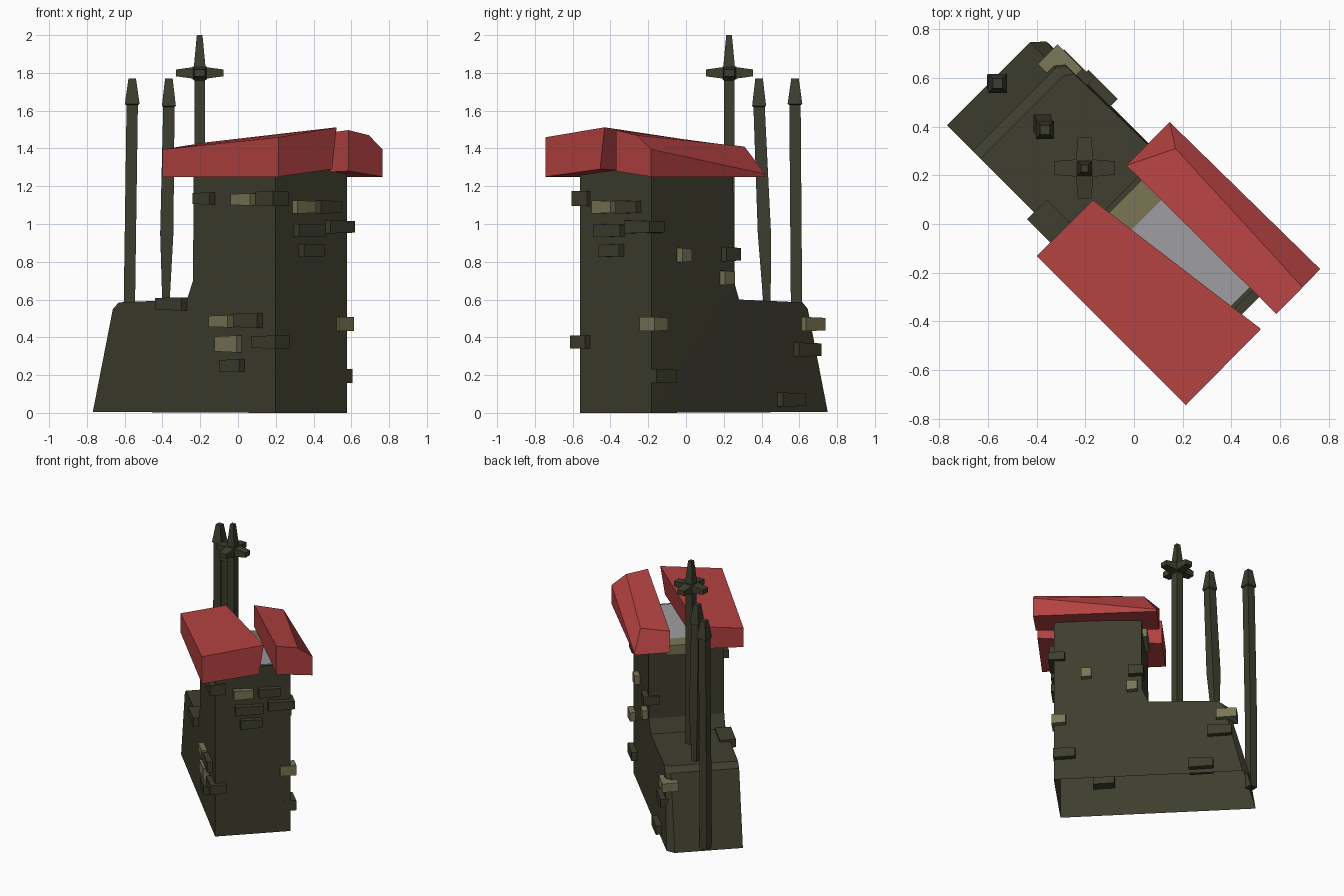
import bpy, bmesh, math
from mathutils import Vector

if "Cube" in bpy.data.objects:
    bpy.data.objects.remove(bpy.data.objects["Cube"])

S = math.sqrt(0.5)


def W(u, v, z):
    """Building axes to world: u runs to the back left, v to the back right."""
    return Vector(((v - u) * S, (u + v) * S, z))


def material(name, rgb):
    m = bpy.data.materials.new(name)
    m.diffuse_color = (*rgb, 1)
    m.use_nodes = True
    m.node_tree.nodes["Principled BSDF"].inputs["Base Color"].default_value = m.diffuse_color
    return m


DARK = material("dark_olive_stone", (0.048, 0.048, 0.028))
LIGHT = material("light_khaki_stone", (0.19, 0.18, 0.092))
RED = material("red_roof", (0.46, 0.054, 0.054))
GREY = material("grey_slab", (0.33, 0.33, 0.35))


def mesh_object(name, verts, faces, mat):
    bm = bmesh.new()
    vs = [bm.verts.new(v) for v in verts]
    for f in faces:
        bm.faces.new([vs[i] for i in f])
    bmesh.ops.recalc_face_normals(bm, faces=bm.faces)
    me = bpy.data.meshes.new(name)
    bm.to_mesh(me)
    bm.free()
    me.materials.append(mat)
    ob = bpy.data.objects.new(name, me)
    bpy.context.collection.objects.link(ob)
    return ob


def loft(name, rings, mat):
    n = len(rings[0])
    verts = [p for r in rings for p in r]
    faces = [(k * n + i, k * n + (i + 1) % n, (k + 1) * n + (i + 1) % n, (k + 1) * n + i)
             for k in range(len(rings) - 1) for i in range(n)]
    last = (len(rings) - 1) * n
    faces += [tuple(range(n)), tuple(range(last, last + n))]
    return mesh_object(name, verts, faces, mat)


# Building body: L-shaped side profile (u, z), chamfered back corner, open underneath
profile = [(-.538, 0), (.83, .005), (.68, .55), (.635, .585),
           (.125, .6), (.08, .7), (.075, 1.25), (-.538, 1.285)]
side = [(-.538, .278), (.785, .276), (.65, .262), (.61, .262),
        (.125, .272), (.08, .278), (.075, .278), (-.538, .278)]
n = len(profile)
verts = [W(u, v, z) for v in (-.257, .226) for u, z in profile]
verts += [W(u, v, z) for (u, v), (_, z) in zip(side, profile)]
faces = [(k + i, k + (i + 1) % n, k + n + (i + 1) % n, k + n + i)
         for k in (0, n) for i in range(1, n)]
for o in (0, 2 * n):
    faces += [(o, o + 5, o + 6, o + 7), tuple(o + i for i in range(6))]
mesh_object("building_body", verts, faces, DARK)

# Grey slab between the roof halves, rising toward the front
loft("roof_slab", [[W(u, v, z + (.03 - u) * .057) for u, v in
                    ((-.52, -.2), (.03, -.2), (.03, .24), (-.52, .24))]
                   for z in (1.22, 1.258)], GREY)

# Roof halves: end cross-sections joined along the building
loft("left_roof", [
    [W(.19, -.375, 1.25), W(.19, -.375, 1.395), W(.19, -.05, 1.432), W(.19, -.07, 1.26)],
    [W(-.677, -.375, 1.25), W(-.677, -.375, 1.459), W(-.674, .064, 1.512), W(-.674, .03, 1.29)],
], RED)
loft("right_roof", [
    [W(.192, .148, 1.25), W(.192, .148, 1.415), W(.098, .34, 1.41), W(.193, .40, 1.265),
     W(.193, .40, 1.25)],
    [W(-.675, .152, 1.28), W(-.675, .152, 1.497), W(-.674, .306, 1.47), W(-.672, .41, 1.395),
     W(-.672, .41, 1.25)],
], RED)


# Square poles with pointed heads: (x, y, z, half width) sections
def pole(name, sections):
    loft(name, [[Vector((x + a * h, y + b * h, z)) for a, b in ((-1, -1), (1, -1), (1, 1), (-1, 1))]
                for x, y, z, h in sections], DARK)


pole("back_pole", [(-.575, .585, .02, .03), (-.575, .585, .58, .03), (-.56, .577, 1.63, .03),
                   (-.56, .577, 1.635, .039), (-.56, .577, 1.77, .02)])
pole("middle_pole", [(-.382, .43, .55, .018), (-.377, .415, .95, .035), (-.366, .387, 1.62, .03),
                     (-.366, .387, 1.625, .037), (-.366, .387, 1.77, .02)])
pole("cross_pole", [(-.203, .228, .55, .028), (-.203, .228, 1.76, .028), (-.203, .228, 1.765, .034),
                    (-.203, .228, 1.84, .03), (-.203, .228, 2.0, .015)])

# Four tapered arms of the cross
for k in range(4):
    d = Vector((math.cos(k * math.pi / 2), math.sin(k * math.pi / 2), 0))
    s = Vector((-d.y, d.x, 0))
    c = Vector((-.203, .23, 1.8))
    loft(f"cross_arm_{k + 1}", [[c + d * r + s * a * w + Vector((0, 0, b * h))
                                 for a, b in ((-1, -1), (1, -1), (1, 1), (-1, 1))]
                                for r, w, h in ((.0, .038, .035), (.125, .028, .018))], DARK)


# Wall stones between p0 and p1 along the wall, sticking out .04 and set .075 deep
def stone(name, p0, p1, wall, z, mat, axis, height=.07):
    sign = 1 if wall > 0 else -1
    rings = []
    for p, k in ((p0, .5), (p1, .44)):
        ring = []
        for a, b in ((-.075, -1), (.04, -1), (.04, 1), (-.075, 1)):
            q, zz = wall + sign * a, z + b * height * k
            ring.append(W(p, q, zz) if axis == "u" else W(q, p, zz))
        rings.append(ring)
    loft(name, rings, mat)


# Stones on the front-left wall: u start, u end, z, height
for i, (p0, p1, z, h, m) in enumerate([
        (-.085, .045, 1.135, .065, DARK), (-.385, -.24, 1.13, .065, LIGHT),
        (-.559, -.424, 1.135, .08, DARK), (-.22, -.075, .485, .065, LIGHT),
        (-.44, -.26, .49, .08, DARK), (-.285, -.12, .365, .09, LIGHT),
        (-.573, -.396, .375, .07, DARK), (-.305, -.155, .25, .068, DARK),
        (.125, .325, .577, .07, DARK)]):
    stone(f"left_wall_stone_{i + 1}", p0, p1, -.257, z, m, "u", h)

# Stones on the front-right wall: x, z, seen width
for i, (x, z, w, m) in enumerate([
        (.35, 1.09, .127, LIGHT), (.48, 1.09, .137, DARK), (.38, .965, .17, DARK),
        (.54, .985, .16, DARK), (.39, .86, .137, DARK)]):
    p, r = x / S - .555, (w / S - .04) / 2
    stone(f"front_wall_stone_{i + 1}", p - r, p + r, -.536, z, m, "v")

# Stones on the back-right wall: u start, u end, z, wall position
for i, (p0, p1, z, v, m) in enumerate([
        (-.552, -.452, .47, .278, LIGHT), (-.54, -.385, .195, .278, DARK),
        (-.344, -.272, .835, .278, LIGHT), (-.014, .092, .84, .278, DARK),
        (-.025, .05, .715, .278, LIGHT), (.60, .745, .47, .26, LIGHT),
        (.54, .71, .335, .265, DARK), (.41, .58, .07, .276, DARK)]):
    stone(f"right_wall_stone_{i + 1}", p0, p1, v, z, m, "u", .075)

# Stone high on the tower's back wall
stone("back_wall_stone", -.05, .16, .065, 1.225, LIGHT, "v", .08)
